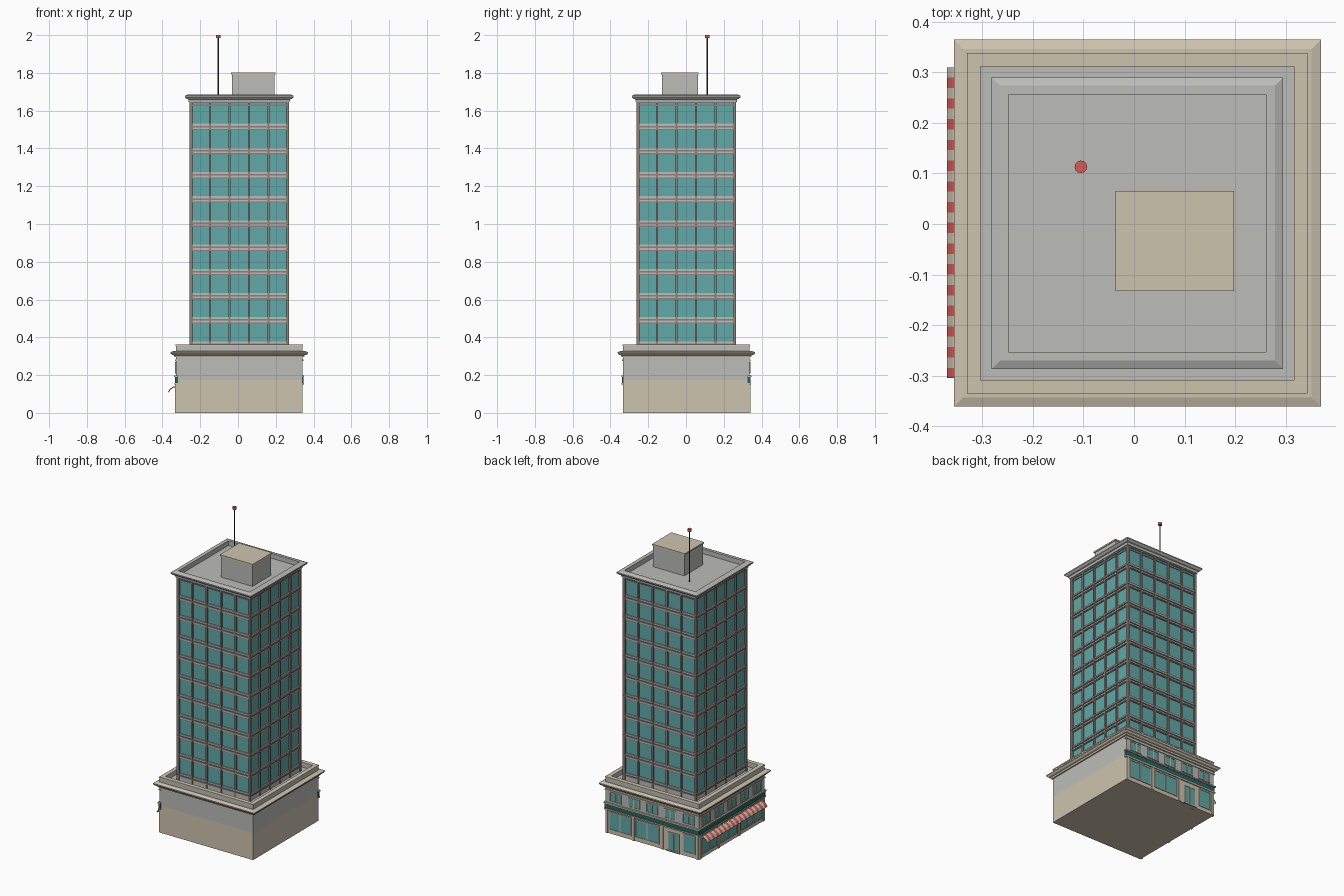
import bpy, bmesh, math
from mathutils import Vector

if "Cube" in bpy.data.objects:
    bpy.data.objects.remove(bpy.data.objects["Cube"])

CX, CY = 0.0065, 0.0015      # centre of the tower plan


def material(name, r, g, b):
    lin = [((c / 255 + 0.055) / 1.055) ** 2.4 for c in (r, g, b)]
    m = bpy.data.materials.new(name)
    m.diffuse_color = (*lin, 1)
    m.use_nodes = True
    m.node_tree.nodes["Principled BSDF"].inputs["Base Color"].default_value = m.diffuse_color
    return m


TAN = material("tan stone", 206, 196, 175)
GREY = material("light grey concrete", 188, 188, 185)
FRAME = material("warm grey frame", 140, 131, 124)
GLASS = material("teal glass", 98, 168, 168)
SIGN = material("dark teal sign", 42, 98, 94)
RED = material("red", 214, 92, 88)
DARK = material("dark metal", 70, 66, 64)


class Part:
    """Collects geometry for one object; sides are 0 front, 1 right, 2 back, 3 left."""

    def __init__(self, name, *mats):
        self.name, self.mats, self.bm = name, mats, bmesh.new()

    def point(self, side, u, n, z):
        a = side * math.pi / 2
        c, s = round(math.cos(a)), round(math.sin(a))
        return self.bm.verts.new((CX + u * c + n * s, CY + u * s - n * c, z))

    def prism(self, side, u0, u1, profile, mat=0):
        """Extrude an (outward, height) profile along a side."""
        a = [self.point(side, u0, n, z) for n, z in profile]
        b = [self.point(side, u1, n, z) for n, z in profile]
        k = len(profile)
        faces = [self.bm.faces.new((a[i], a[(i + 1) % k], b[(i + 1) % k], b[i]))
                 for i in range(k)]
        faces += [self.bm.faces.new(a[::-1]), self.bm.faces.new(b)]
        for f in faces:
            f.material_index = mat

    def box(self, side, u0, u1, n0, n1, z0, z1, mat=0):
        self.prism(side, u0, u1, [(n0, z0), (n1, z0), (n1, z1), (n0, z1)], mat)

    def ring(self, profile):
        """Sweep a closed (half width, height) profile round a square."""
        rows = [[self.point(s, -h, h, z) for s in range(4)] for h, z in profile]
        for i in range(len(rows)):
            p, q = rows[i], rows[(i + 1) % len(rows)]
            for s in range(4):
                t = (s + 1) % 4
                self.bm.faces.new((p[s], p[t], q[t], q[s]))

    def cylinder(self, x, y, z0, z1, r, sides):
        res = bmesh.ops.create_cone(self.bm, cap_ends=True, segments=sides,
                                    radius1=r, radius2=r, depth=z1 - z0)
        bmesh.ops.translate(self.bm, verts=res["verts"],
                            vec=Vector((x, y, (z0 + z1) / 2)))

    def done(self):
        bmesh.ops.recalc_face_normals(self.bm, faces=self.bm.faces)
        me = bpy.data.meshes.new(self.name)
        self.bm.to_mesh(me)
        self.bm.free()
        for m in self.mats:
            me.materials.append(m)
        bpy.context.collection.objects.link(bpy.data.objects.new(self.name, me))


def block(name, mat, half, z0, z1):
    p = Part(name, mat)
    p.box(0, -half, half, -half, half, z0, z1)
    p.done()


def ring(name, mat, profile):
    p = Part(name, mat)
    p.ring(profile)
    p.done()


# Podium walls, cornice and parapet
W = 0.335
block("podium_lower_wall", TAN, W, 0, 0.175)
block("podium_upper_wall", GREY, W, 0.175, 0.33)
ring("podium_cornice", TAN, [(0.33, 0.295), (0.343, 0.295), (0.346, 0.305), (0.356, 0.308),
                             (0.363, 0.316), (0.363, 0.322), (0.345, 0.328), (0.33, 0.328)])
ring("podium_parapet", GREY, [(0.31, 0.325), (0.335, 0.325), (0.335, 0.353), (0.31, 0.353)])
ring("podium_parapet_cap", TAN, [(0.31, 0.353), (0.337, 0.353), (0.337, 0.361), (0.31, 0.361)])

# Tower curtain wall
T0, STOREY, T = 0.365, 0.128, 0.262
block("tower_glass", GLASS, 0.252, 0.32, 1.65)
for i in range(10):
    z = T0 + i * STOREY
    lo = 0.325 if i == 0 else z - 0.014
    ring(f"floor_band_{i}", GREY, [(0.25, lo), (0.259, lo), (0.259, z + 0.014), (0.25, z + 0.014)])
    ring(f"floor_ledge_{i}", FRAME, [(0.25, z - 0.005), (0.264, z - 0.005),
                                     (0.264, z + 0.003), (0.25, z + 0.003)])
    ring(f"window_rail_{i}", FRAME, [(0.25, z + 0.108), (0.256, z + 0.108),
                                     (0.256, z + 0.115), (0.25, z + 0.115)])

mullions = Part("tower_mullions", FRAME)
for side in range(4):
    for k in range(1, 5):
        u = -0.2575 + k * 0.103
        mullions.box(side, u - 0.006, u + 0.006, 0.25, T, 0.33, 1.65)
    c = 0.2555
    mullions.box(side, c - 0.0075, c + 0.0075, 0.246, 0.263, 0.33, 1.65)
mullions.done()

# Roof with raised cornice
block("roof_deck", GREY, 0.262, 1.64, 1.655)
ring("roof_cornice", GREY, [(0.255, 1.645), (0.267, 1.645), (0.270, 1.66), (0.280, 1.663),
                            (0.288, 1.672), (0.288, 1.679), (0.272, 1.686), (0.255, 1.686)])

# Rooftop plant room
room = Part("plant_room", GREY)
room.box(0, -0.038, 0.187, -0.061, 0.129, 1.65, 1.792)
room.done()
lid = Part("plant_room_lid", TAN)
lid.box(0, -0.0435, 0.1915, -0.0635, 0.1345, 1.792, 1.801)
lid.done()

# Antenna
mast = Part("antenna_mast", DARK)
mast.cylinder(-0.105, 0.113, 1.65, 1.988, 0.0035, 8)
mast.done()
beacon = Part("antenna_beacon", RED)
beacon.cylinder(-0.105, 0.113, 1.984, 2.0, 0.0125, 12)
beacon.done()

# Street fronts on the back and left: sign band, ledges, pilasters
band = Part("sign_band", SIGN)
ledges = Part("street_ledges", TAN)
pilasters = Part("shop_pilasters", TAN)
for side in (2, 3):
    e = W + 0.004
    band.box(side, -e, e, W - 0.01, e, 0.158, 0.19)
    for z0, z1, n in ((0.19, 0.198, 0.344), (0.15, 0.158, 0.342), (0.276, 0.282, 0.340)):
        ledges.box(side, -n, n, W - 0.01, n, z0, z1)
    for t in (0.015, 0.30, 0.61, 0.985):
        u = (t - 0.5) * 2 * W
        pilasters.box(side, u - 0.008, u + 0.008, W - 0.01, W + 0.005, 0, 0.15)
for p in (band, ledges, pilasters):
    p.done()


def windows(p, side, t0, t1, z0, z1, panes):
    """Frame, glass and mullions of a window spanning fractions t0..t1 of a side."""
    a, b = (t0 - 0.5) * 2 * W, (t1 - 0.5) * 2 * W
    f = 0.005
    p.box(side, a, b, W - 0.004, W + 0.002, z0, z1, 1)
    for z in (z0, z1 - f):
        p.box(side, a, b, W - 0.004, W + 0.005, z, z + f)
    for k in range(panes + 1):
        u = a + (b - a - f) * k / panes
        p.box(side, u, u + f, W - 0.004, W + 0.005, z0, z1)


upper = Part("upper_windows", TAN, GLASS)
shops = Part("shop_windows", TAN, GLASS)
for side in (2, 3):
    for k in range(5):
        t = 0.11 + k * 0.195
        windows(upper, side, t - 0.062, t + 0.062, 0.208, 0.27, 2)
    for t0, t1, n in ((0.04, 0.28, 2), (0.32, 0.58, 2), (0.83, 0.965, 1)):
        windows(shops, side, t0, t1, 0.025, 0.142, n)
windows(shops, 3, 0.64, 0.81, 0.025, 0.142, 2)
upper.done()
shops.done()

# Entrance door with step
door = Part("entrance_door", TAN, GLASS)
windows(door, 2, 0.67, 0.79, 0.004, 0.125, 2)
door.done()
step = Part("door_step", FRAME)
step.box(2, 0.105, 0.2, W - 0.03, W + 0.006, 0, 0.005)
step.done()

# Striped awning on the left side
awning = Part("striped_awning", TAN, RED)
outer = [(0.334, 0.142), (0.352, 0.138), (0.366, 0.128), (0.3765, 0.112)]
inner = [(n - 0.003, z - 0.004) for n, z in reversed(outer)]
w = 0.615 / 30
for k in range(30):
    u = -0.3085 + k * w
    awning.prism(3, u, u + w, outer + inner, k % 2)
awning.done()
